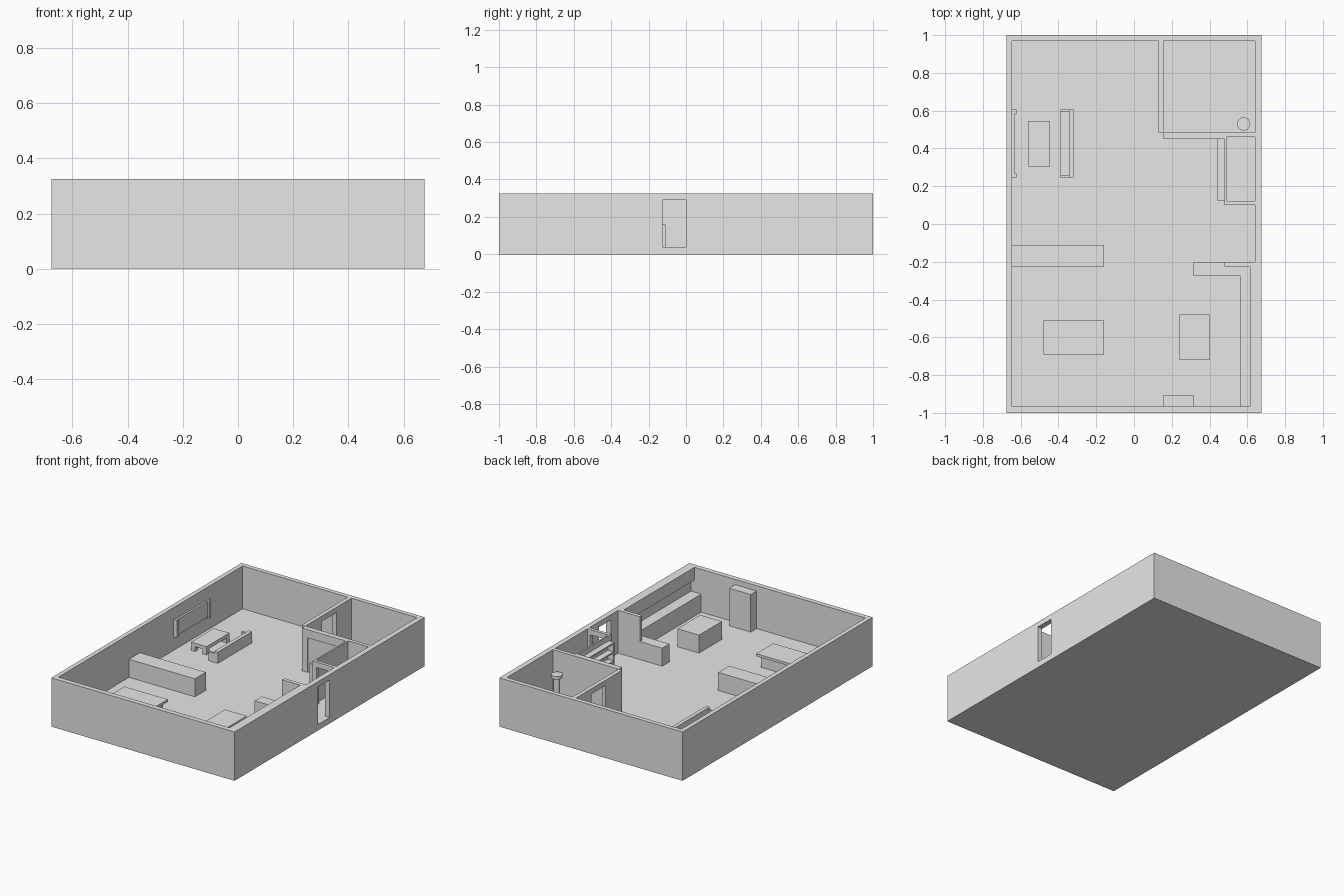
import bpy
import math

cube = bpy.data.objects.get("Cube")
if cube:
    bpy.data.objects.remove(cube, do_unlink=True)

GREY = bpy.data.materials.new("plain_grey")
GREY.use_nodes = True
GREY.diffuse_color = (0.8, 0.8, 0.8, 1)
GREY.node_tree.nodes["Principled BSDF"].inputs["Base Color"].default_value = (0.8, 0.8, 0.8, 1)

FLOOR, TOP, DOOR, UNIT = 0.04, 0.325, 0.29, 0.16


def box(name, x, y, z):
    """Axis-aligned box from (min, max) pairs."""
    bpy.ops.mesh.primitive_cube_add(size=1)
    ob = bpy.context.object
    ob.name = name
    spans = (x, y, z)
    ob.location = [(a + b) / 2 for a, b in spans]
    ob.scale = [b - a for a, b in spans]
    bpy.ops.object.transform_apply(location=True, scale=True)
    ob.data.materials.append(GREY)
    return ob


def disc(name, x, y, radius, z):
    bpy.ops.mesh.primitive_cylinder_add(vertices=32, radius=radius, depth=z[1] - z[0],
                                        location=(x, y, sum(z) / 2))
    ob = bpy.context.object
    ob.name = name
    ob.data.materials.append(GREY)
    bpy.ops.object.shade_smooth_by_angle(angle=math.radians(40))


def cut(ob, x, y, z):
    """Remove a box-shaped volume from an object."""
    cutter = box("cutter", x, y, z)
    cutter.hide_render = True
    mod = ob.modifiers.new("cut", 'BOOLEAN')
    mod.operation = 'DIFFERENCE'
    mod.solver = 'EXACT'
    mod.object = cutter
    bpy.context.view_layer.objects.active = ob
    bpy.ops.object.modifier_apply(modifier=mod.name)
    bpy.data.objects.remove(cutter, do_unlink=True)


# Outer shell with floor and entrance
shell = box("outer_walls_and_floor", (-0.675, 0.675), (-1, 1), (0, TOP))
cut(shell, (-0.645, 0.64), (-0.967, 0.97), (FLOOR, 0.5))
cut(shell, (0.6, 0.7), (-0.125, 0), (FLOOR, DOOR))

# Bathroom walls
side = box("bathroom_side_wall", (0.13, 0.157), (0.485, 0.97), (FLOOR, TOP))
cut(side, (0.1, 0.2), (0.66, 0.81), (FLOOR, DOOR))
front = box("bathroom_front_wall", (0.157, 0.64), (0.45, 0.485), (FLOOR, TOP))
cut(front, (0.195, 0.44), (0.44, 0.46), (FLOOR, 0.27))
cut(front, (0.49, 0.65), (0.44, 0.46), (FLOOR, 0.4))

# Closet walls with doorway
box("closet_side_wall", (0.48, 0.49), (0.12, 0.46), (FLOOR, TOP))
closet = box("closet_front_wall", (0.48, 0.64), (0.1, 0.122), (FLOOR, TOP))
cut(closet, (0.51, 0.62), (0.05, 0.15), (FLOOR, DOOR))

# Bookcase against the closet
box("bookcase_end_near", (0.44, 0.48), (0.125, 0.135), (FLOOR, DOOR))
box("bookcase_end_far", (0.44, 0.48), (0.44, 0.45), (FLOOR, DOOR))
for i in range(5):
    z = FLOOR + i * 0.06
    box(f"bookcase_shelf_{i + 1}", (0.44, 0.48), (0.135, 0.44), (z, z + 0.01))

# Washbasin
disc("basin_pedestal", 0.58, 0.53, 0.02, (FLOOR, 0.175))
disc("basin_bowl", 0.58, 0.53, 0.035, (0.175, 0.195))

# Kitchen: partition, L-shaped counter, wall cabinets, fridge, island
box("kitchen_partition", (0.48, 0.64), (-0.225, -0.2), (FLOOR, TOP))
box("counter_return", (0.315, 0.565), (-0.275, -0.2), (FLOOR, UNIT))
box("counter_long", (0.565, 0.64), (-0.967, -0.225), (FLOOR, UNIT))
box("wall_cabinets", (0.615, 0.64), (-0.967, -0.225), (0.24, TOP))
box("fridge", (0.157, 0.315), (-0.967, -0.905), (FLOOR, 0.29))
box("kitchen_island", (0.24, 0.4), (-0.72, -0.48), (FLOOR, UNIT))

# Dining table and room divider
box("dining_table_top", (-0.48, -0.16), (-0.69, -0.51), (0.115, 0.132))
box("dining_table_base", (-0.46, -0.18), (-0.67, -0.53), (FLOOR, 0.115))
box("room_divider", (-0.645, -0.16), (-0.225, -0.11), (FLOOR, UNIT))

# Wall screen with a post at each end
box("screen_panel", (-0.645, -0.632), (0.268, 0.582), (0.135, 0.24))
for word, y in (("near", 0.245), ("far", 0.582)):
    box(f"screen_post_{word}", (-0.645, -0.622), (y, y + 0.023), (0.13, 0.245))

# Coffee table
box("coffee_table_top", (-0.56, -0.445), (0.305, 0.545), (0.072, 0.095))
for x in (-0.56, -0.475):
    for y in (0.305, 0.515):
        box("coffee_table_leg", (x, x + 0.03), (y, y + 0.03), (FLOOR, 0.072))

# Sofa
box("sofa_back", (-0.345, -0.32), (0.245, 0.605), (FLOOR, 0.115))
box("sofa_seat", (-0.388, -0.345), (0.258, 0.592), (FLOOR, 0.075))
for word, y in (("near", 0.245), ("far", 0.592)):
    box(f"sofa_arm_{word}", (-0.39, -0.345), (y, y + 0.013), (FLOOR, 0.1))
